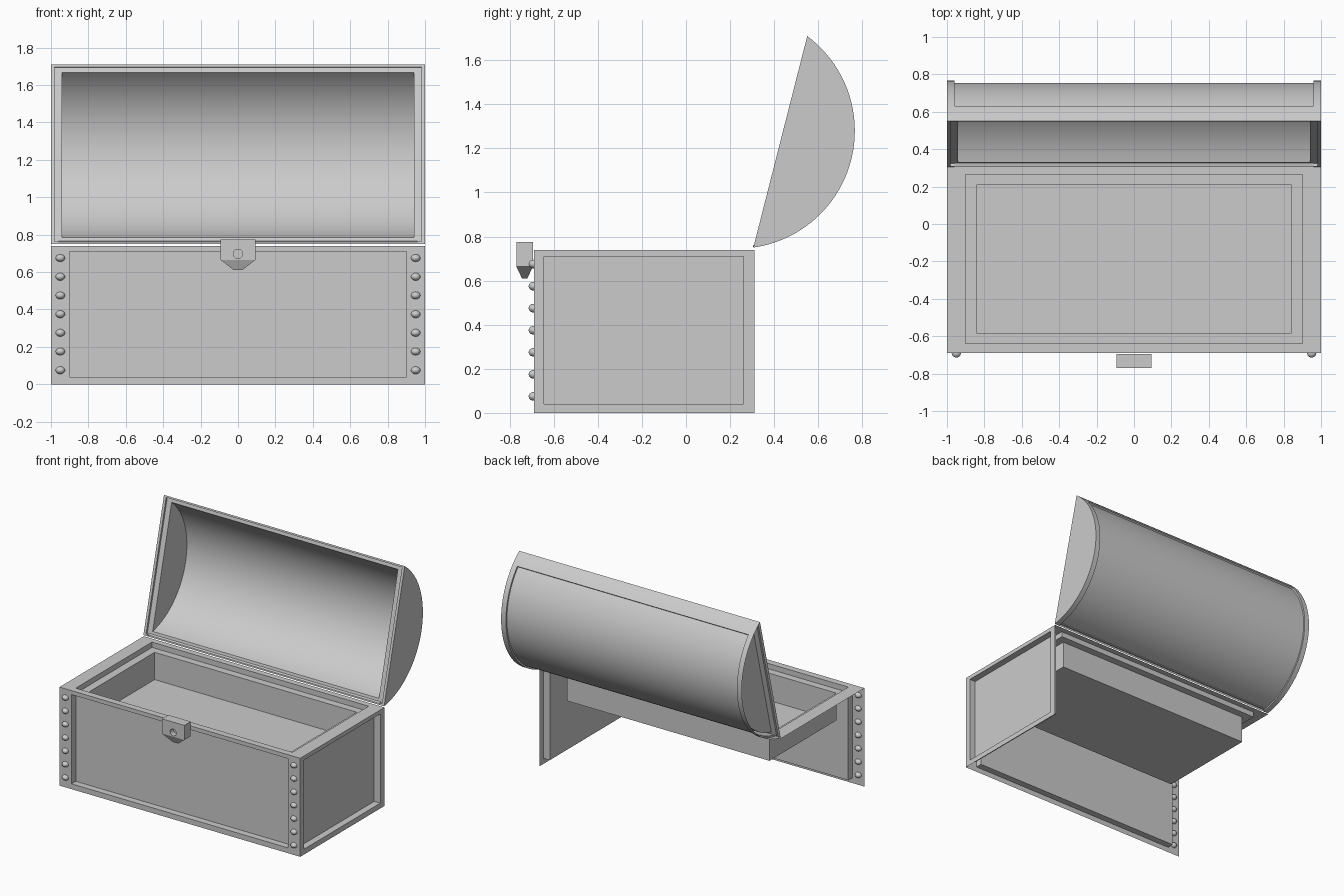
import bpy, bmesh, math
from mathutils import Vector

if "Cube" in bpy.data.objects:
    bpy.data.objects.remove(bpy.data.objects["Cube"])


def make(name, verts, faces, flip=False, smooth=False):
    """Create a mesh object from points and faces, with tidy normals."""
    bm = bmesh.new()
    vs = [bm.verts.new(v) for v in verts]
    for f in faces:
        bm.faces.new([vs[i] for i in f])
    bmesh.ops.remove_doubles(bm, verts=bm.verts, dist=1e-5)
    bmesh.ops.recalc_face_normals(bm, faces=bm.faces)
    if flip:
        bmesh.ops.reverse_faces(bm, faces=bm.faces)
    me = bpy.data.meshes.new(name)
    bm.to_mesh(me)
    bm.free()
    ob = bpy.data.objects.new(name, me)
    bpy.context.collection.objects.link(ob)
    if smooth:
        bpy.ops.object.select_all(action='DESELECT')
        bpy.context.view_layer.objects.active = ob
        ob.select_set(True)
        bpy.ops.object.shade_smooth_by_angle(angle=math.radians(30))
    return ob


def stepped(name, loops, place, cap=True, flip=False):
    """Nested rectangles (u0, u1, v0, v1, depth) joined into a stepped panel."""
    verts, faces = [], []
    for u0, u1, v0, v1, d in loops:
        verts += [place(u, v, d) for u, v in ((u0, v0), (u1, v0), (u1, v1), (u0, v1))]
    for k in range(len(loops) - 1):
        for i in range(4):
            j = (i + 1) % 4
            faces.append((4*k + i, 4*k + j, 4*k + 4 + j, 4*k + 4 + i))
    if cap:
        n = len(verts)
        faces.append((n - 4, n - 3, n - 2, n - 1))
    return make(name, verts, faces, flip)


def loft(name, rows, flip=False):
    """Surface through rows of points."""
    n = len(rows[0])
    faces = [(r*n + i, r*n + i + 1, r*n + n + i + 1, r*n + n + i)
             for r in range(len(rows) - 1) for i in range(n - 1)]
    # drop zero-area quads where two columns meet
    pts = [p for row in rows for p in row]
    faces = [f for f in faces
             if (Vector(pts[f[2]]) - Vector(pts[f[0]])).cross(
                 Vector(pts[f[3]]) - Vector(pts[f[1]])).length > 1e-8]
    return make(name, pts, faces, flip, True)


# --- Box: front panel, right panel, and the top rim with shallow tray
F, B, H = -0.69, 0.31, 0.74
stepped("front_panel", [(-1, 1, 0, H, 0), (-.9, .9, .04, .71, 0), (-.9, .9, .04, .71, .05)],
        lambda u, v, d: (u, F + d, v))
stepped("right_panel", [(F, B, 0, H, 0), (-.645, .26, .04, .71, 0), (-.645, .26, .04, .71, .05)],
        lambda u, v, d: (1 - d, u, v))
stepped("rim_and_tray", [(-1, 1, F, B, 0), (-.9, .9, -.64, .265, 0), (-.9, .9, -.64, .265, .04),
                         (-.84, .84, -.585, .21, .04), (-.84, .84, -.585, .21, .245)],
        lambda u, v, d: (u, v, H - d), flip=True)

# --- Studs down both front corners
for side in (-1, 1):
    for i in range(7):
        bpy.ops.mesh.primitive_uv_sphere_add(segments=16, ring_count=10, radius=1,
                                             location=(side * .95, F, .075 + .1 * i))
        stud = bpy.context.object
        stud.name = "stud"
        stud.scale = (.025, .024, .02)
        bpy.ops.object.shade_smooth()

# --- Lid: circular-segment profile, tilted open about the back edge
R, CY, CZ = .535, .231, 1.28
AXIS, HALF = math.radians(-14.3), math.asin(.495 / .535)
OFF = R * math.cos(HALF)
A0, A1, AR = AXIS - HALF, AXIS + HALF, math.radians(41.6)


def on_arc(x, r, a):
    return (x, CY + r * math.cos(a), CZ + r * math.sin(a))


def span(a, b, n):
    return [a + (b - a) * i / n for i in range(n + 1)]


def in_mouth(u, v, d):
    """Point on the lid opening: v along the chord, d into the lid."""
    c, s = math.cos(AXIS), math.sin(AXIS)
    return (u, CY + (OFF + d) * c - v * s, CZ + (OFF + d) * s + v * c)


# Outer shell with raised borders round a slightly sunken field
r = R - .012
rows = [[on_arc(x, q, a) for x, q in ((-1, R), (-.96, R), (-.96, r), (.96, r), (.96, R), (1, R))]
        for a in span(A0, AR, 36)]
rows += [[on_arc(x, R, a) for x in (-1, -.96, -.96, .96, .96, 1)] for a in span(AR, A1, 5)]
loft("lid_shell", rows)

# End cap on the right side
cap = [on_arc(1, R, a) for a in span(A0, AR, 36)[:-1] + span(AR, A1, 5)]
make("lid_right_end", cap, [tuple(range(len(cap)))])

# Stepped rim round the lid opening
ri, d = .505, .015
hi = math.acos((OFF + d) / ri)
w = ri * math.sin(hi)
stepped("lid_rim", [(-1, 1, -.495, .495, 0), (-.98, .98, -.482, .482, 0),
                    (-.98, .98, -.482, .482, d), (-.94, .94, -w, w, d)],
        in_mouth, cap=False)

# Curved lining and its two inner ends
angles = span(AXIS - hi, AXIS + hi, 36)
loft("lid_lining", [[on_arc(-.94, ri, a), on_arc(.94, ri, a)] for a in angles], flip=True)
for side in (-1, 1):
    pts = [on_arc(side * .94, ri, a) for a in angles]
    make("lid_inner_end", pts, [tuple(range(len(pts)))])

# --- Lock: block tapering at the bottom, with a keyhole
levels = [(.775, .093, .038), (.665, .093, .038), (.61, .022, .012)]
yc = -.732
lv = [(sx * hw, yc + sy * hd, z) for z, hw, hd in levels
      for sx, sy in ((-1, -1), (1, -1), (1, 1), (-1, 1))]
lf = [(0, 1, 2, 3), (8, 9, 10, 11)]
for k in (0, 4):
    lf += [(k + i, k + (i + 1) % 4, k + 4 + (i + 1) % 4, k + 4 + i) for i in range(4)]
lock = make("lock", lv, lf)
bpy.ops.mesh.primitive_cylinder_add(vertices=20, radius=.025, depth=.08,
                                    location=(0, -.77, .697), rotation=(math.pi / 2, 0, 0))
cutter = bpy.context.object
cutter.name = "keyhole_cutter"
cutter.hide_render = True
cutter.hide_viewport = True
mod = lock.modifiers.new("keyhole", 'BOOLEAN')
mod.operation = 'DIFFERENCE'
mod.object = cutter
